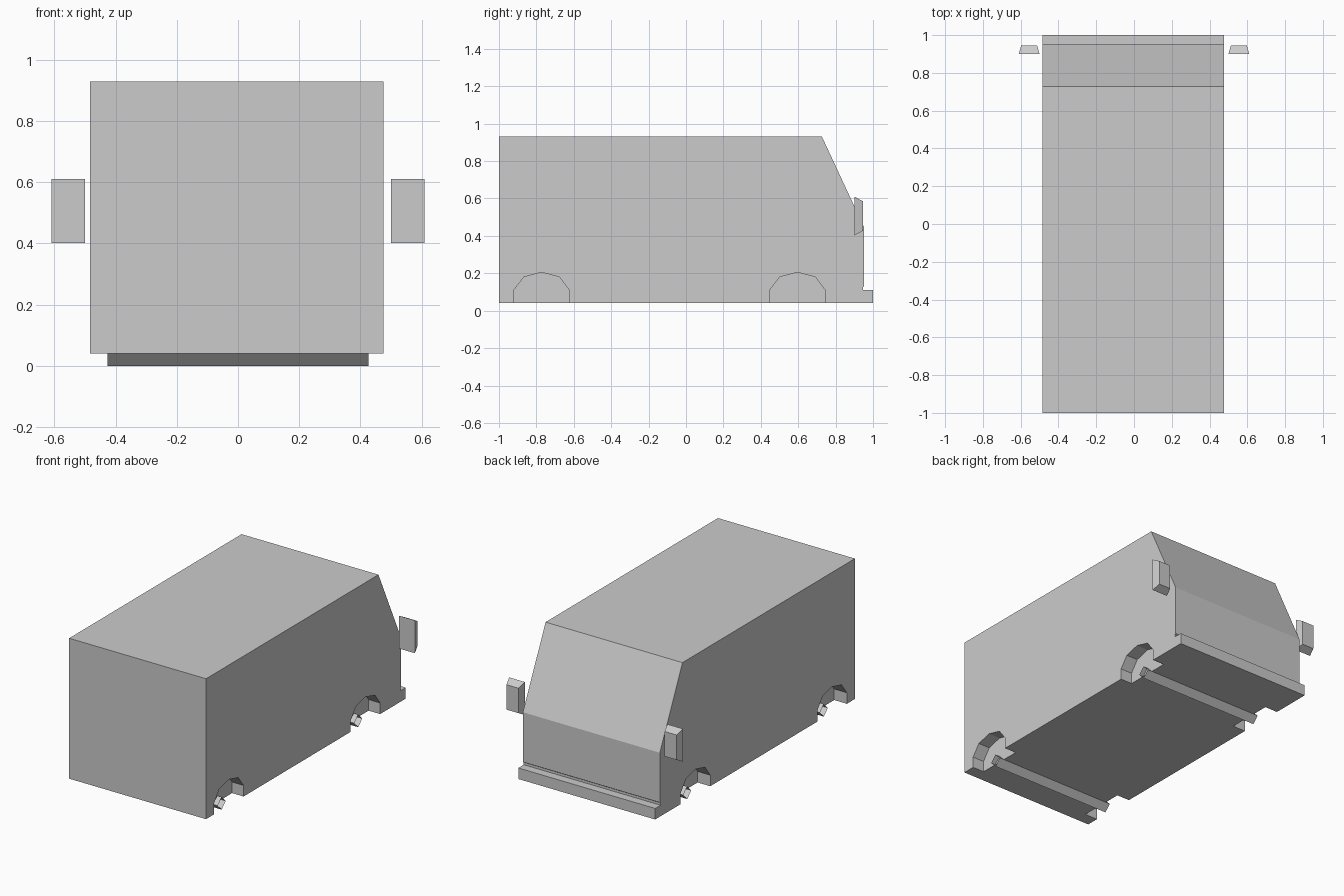
import bpy, bmesh
from mathutils import Vector

if "Cube" in bpy.data.objects:
    bpy.data.objects.remove(bpy.data.objects["Cube"])

BODY_X = -0.004          # body sits very slightly off centre
HALF_W = 0.48


def prism(name, profile, x0, x1, caps=True):
    """Extrude a closed (y, z) profile along x."""
    bm = bmesh.new()
    a = [bm.verts.new((x0, y, z)) for y, z in profile]
    b = [bm.verts.new((x1, y, z)) for y, z in profile]
    n = len(profile)
    for i in range(n):
        j = (i + 1) % n
        bm.faces.new((a[i], a[j], b[j], b[i]))
    if caps:
        bm.faces.new(a[::-1])
        bm.faces.new(b)
    bmesh.ops.recalc_face_normals(bm, faces=bm.faces)
    return finish(name, bm)


def finish(name, bm):
    mesh = bpy.data.meshes.new(name)
    bm.to_mesh(mesh)
    bm.free()
    ob = bpy.data.objects.new(name, mesh)
    bpy.context.collection.objects.link(ob)
    return ob


# Van shell with sloped windscreen and bumper lip
shell = [(-1, 0.04), (-1, 0.93), (0.727, 0.93), (0.953, 0.445), (0.953, 0.13),
         (0.946, 0.125), (0.946, 0.11), (1, 0.11), (1, 0.04)]
body = prism("van_body", shell, BODY_X - HALF_W, BODY_X + HALF_W)

# Wheel arches cut into both sides
arch = [(-0.148, -0.05), (-0.148, 0.11), (-0.095, 0.18), (0, 0.205),
        (0.095, 0.18), (0.148, 0.11), (0.148, -0.05)]
wheel_y = {"rear": -0.772, "front": 0.596}
cutters = []
for end, cy in wheel_y.items():
    for s in (-1, 1):
        cutters.append(prism("arch_cutter", [(cy + y, z) for y, z in arch],
                             s * 0.395, s * 0.6))
for c in cutters:
    m = body.modifiers.new("arch", 'BOOLEAN')
    m.operation = 'DIFFERENCE'
    m.solver = 'EXACT'
    m.object = c
bpy.context.view_layer.objects.active = body
for m in list(body.modifiers):
    bpy.ops.object.modifier_apply(modifier=m.name)
for c in cutters:
    bpy.data.objects.remove(c)

# Open four-sided axle tubes
r = 0.04
for end, cy in wheel_y.items():
    prism(end + "_axle", [(cy - r, r), (cy, 2 * r), (cy + r, r), (cy, 0)],
          -0.426, 0.426, caps=False)

# Wing mirrors: boxes tapering toward the windscreen end
for side, s in (("left", -1), ("right", 1)):
    bm = bmesh.new()
    bmesh.ops.create_cube(bm, size=1)
    for v in bm.verts:
        k = 0.76 if v.co.y > 0 else 1.0
        v.co = Vector((s * 0.555 + v.co.x * 0.11 * k,
                       0.923 + v.co.y * 0.046,
                       0.506 + v.co.z * 0.208 * k))
    finish(side + "_mirror", bm)
